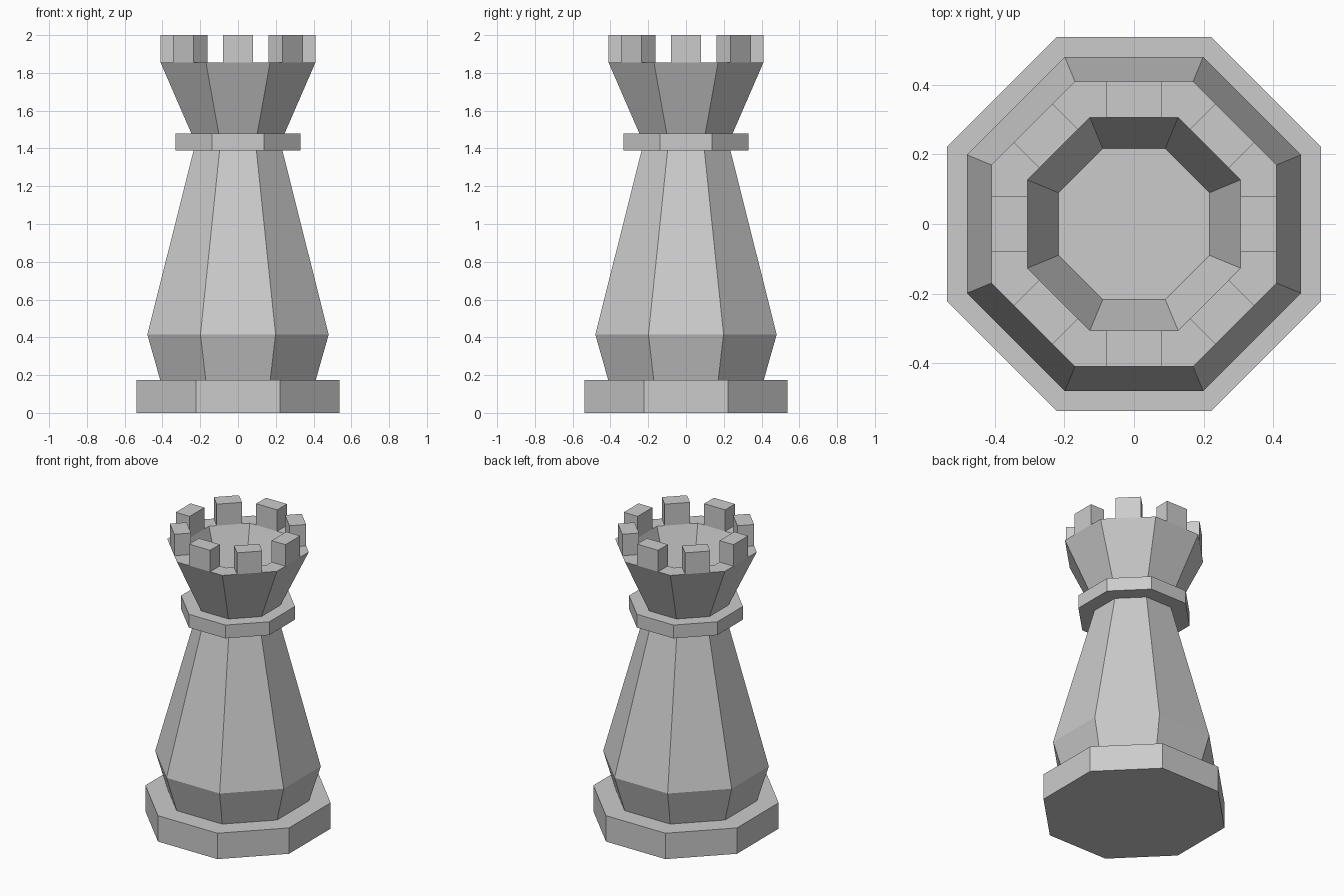
import bpy
import bmesh
from math import cos, sin, pi
from mathutils import Matrix

SIDES = 8
STEP = 2 * pi / SIDES

default = bpy.data.objects.get("Cube")
if default:
    bpy.data.objects.remove(default, do_unlink=True)

# One plain grey for the whole piece
GREY = (0.6, 0.6, 0.6, 1.0)
grey = bpy.data.materials.new("light_grey")
grey.use_nodes = True
grey.diffuse_color = GREY
grey.node_tree.nodes["Principled BSDF"].inputs["Base Color"].default_value = GREY


def finish(name, bm):
    bmesh.ops.recalc_face_normals(bm, faces=bm.faces)
    mesh = bpy.data.meshes.new(name)
    bm.to_mesh(mesh)
    bm.free()
    mesh.materials.append(grey)
    obj = bpy.data.objects.new(name, mesh)
    bpy.context.collection.objects.link(obj)
    return obj


def octagon_lathe(name, profile):
    """Stack octagon rings of (distance to flat side, height), capped at both ends."""
    bm = bmesh.new()
    rings = []
    for flat, z in profile:
        r = flat / cos(STEP / 2)
        rings.append([bm.verts.new((r * cos((i + 0.5) * STEP), r * sin((i + 0.5) * STEP), z))
                      for i in range(SIDES)])
    for low, high in zip(rings, rings[1:]):
        for i in range(SIDES):
            j = (i + 1) % SIDES
            bm.faces.new((low[i], low[j], high[j], high[i]))
    bm.faces.new(rings[0])
    bm.faces.new(rings[-1])
    return finish(name, bm)


BASE_TOP, COLLAR_LOW, COLLAR_TOP, RIM, TOP = 0.175, 1.39, 1.48, 1.855, 2.0
RIM_OUT, RIM_IN = 0.41, 0.306

# Foot, tapering body and collar
octagon_lathe("base", [(0.537, 0), (0.537, BASE_TOP)])
octagon_lathe("body", [(0.412, BASE_TOP), (0.48, 0.415), (0.235, COLLAR_LOW)])
octagon_lathe("collar", [(0.33, COLLAR_LOW), (0.33, COLLAR_TOP)])

# Flared head with a hollow bowl
octagon_lathe("head", [(0.247, COLLAR_TOP), (RIM_OUT, RIM), (RIM_IN, RIM), (0.217, RIM - 0.25)])

# One battlement block on the middle of each rim side
for k in range(SIDES):
    bm = bmesh.new()
    place = (Matrix.Rotation(k * STEP, 4, "Z")
             @ Matrix.Translation(((RIM_OUT + RIM_IN) / 2, 0, (RIM + TOP) / 2))
             @ Matrix.Diagonal((RIM_OUT - RIM_IN, 0.157, TOP - RIM, 1)))
    bmesh.ops.create_cube(bm, size=1, matrix=place)
    finish(f"battlement_{k + 1}", bm)
